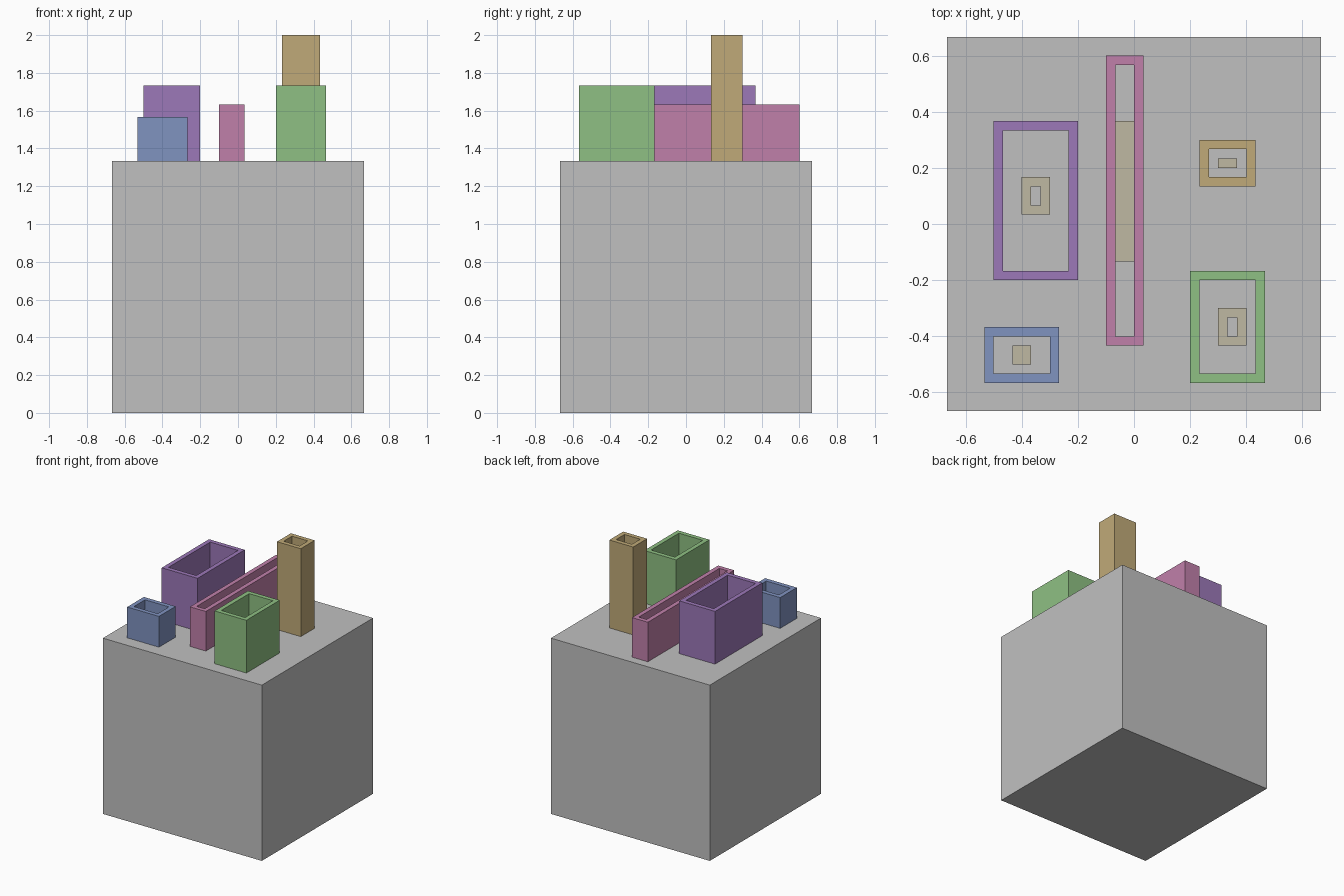
import bpy, bmesh

if "Cube" in bpy.data.objects:
    bpy.data.objects.remove(bpy.data.objects["Cube"])

U = 1 / 30  # module size


def material(name, hexcode):
    def linear(c):
        return c / 12.92 if c <= 0.04045 else ((c + 0.055) / 1.055) ** 2.4
    m = bpy.data.materials.new(name)
    rgb = [linear(int(hexcode[i:i + 2], 16) / 255) for i in (0, 2, 4)]
    m.diffuse_color = (*rgb, 1)
    m.use_nodes = True
    m.node_tree.nodes["Principled BSDF"].inputs["Base Color"].default_value = m.diffuse_color
    return m


def finish(bm, name, mat):
    bmesh.ops.recalc_face_normals(bm, faces=bm.faces)
    me = bpy.data.meshes.new(name)
    bm.to_mesh(me)
    bm.free()
    me.materials.append(mat)
    ob = bpy.data.objects.new(name, me)
    bpy.context.collection.objects.link(ob)


def ring(bm, x0, x1, y0, y1, z):
    return [bm.verts.new((x * U, y * U, z * U))
            for x, y in ((x0, y0), (x1, y0), (x1, y1), (x0, y1))]


def box(name, x0, x1, y0, y1, z0, z1, mat):
    bm = bmesh.new()
    low, high = ring(bm, x0, x1, y0, y1, z0), ring(bm, x0, x1, y0, y1, z1)
    bm.faces.new(low)
    bm.faces.new(high)
    for i in range(4):
        j = (i + 1) % 4
        bm.faces.new((low[i], low[j], high[j], high[i]))
    finish(bm, name, mat)


def tube(name, x0, x1, y0, y1, z0, z1, mat):
    """Rectangular tube with walls one module thick, open at the top."""
    bm = bmesh.new()
    outer, inner = (x0, x1, y0, y1), (x0 + 1, x1 - 1, y0 + 1, y1 - 1)
    loops = [ring(bm, *outer, z0), ring(bm, *outer, z1),
             ring(bm, *inner, z1), ring(bm, *inner, z0)]
    for k in range(4):
        a, b = loops[k], loops[(k + 1) % 4]
        for i in range(4):
            j = (i + 1) % 4
            bm.faces.new((a[i], a[j], b[j], b[i]))
    finish(bm, name, mat)


grey = material("grey", "C0C0C0")
purple = material("purple", "9C78B8")
blue = material("blue", "8093C0")
pink = material("pink", "C080AA")
green = material("green", "8FC083")
tan = material("tan", "C0AA78")
sand = material("pale sand", "BFB8A2")

# Base block
box("base_block", -20, 20, -20, 20, 0, 40, grey)

# Open rectangular tubes standing on the block
tube("purple_tube", -15, -6, -6, 11, 40, 52, purple)
tube("blue_tube", -16, -8, -17, -11, 40, 47, blue)
tube("pink_channel", -3, 1, -13, 18, 40, 49, pink)
tube("green_tube", 6, 14, -17, -5, 40, 52, green)
tube("tan_tower", 7, 13, 4, 9, 40, 60, tan)

# Low pieces on the floor inside the tubes
H = 42
tube("purple_tube_core", -12, -9, 1, 5, 40, H, sand)
tube("green_tube_core", 9, 12, -13, -9, 40, H, sand)
box("blue_tube_core", -13, -11, -15, -13, 40, H, sand)
box("pink_channel_core", -2, 0, -4, 11, 40, H, sand)
box("tan_tower_core", 9, 11, 6, 7, 40, H, sand)
